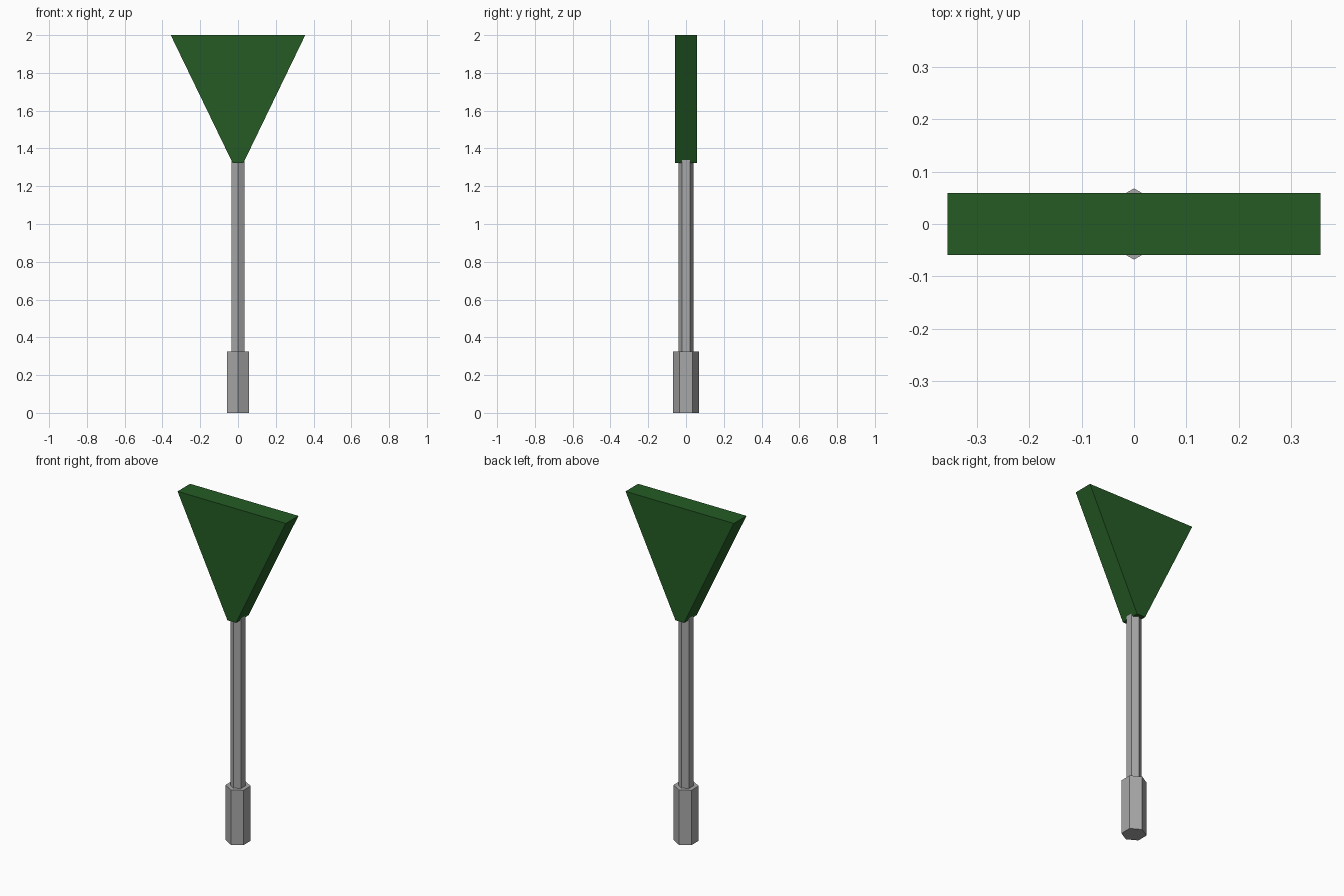
import bpy, bmesh, math

if "Cube" in bpy.data.objects:
    bpy.data.objects.remove(bpy.data.objects["Cube"], do_unlink=True)


def material(name, colour):
    mat = bpy.data.materials.new(name)
    mat.use_nodes = True
    mat.diffuse_color = colour
    mat.node_tree.nodes["Principled BSDF"].inputs["Base Color"].default_value = colour
    return mat


def prism(name, outline, extrusion, mat):
    """Extrude a closed outline into a flat-faced solid."""
    bm = bmesh.new()
    face = bm.faces.new([bm.verts.new(p) for p in outline])
    grown = bmesh.ops.extrude_face_region(bm, geom=[face], use_keep_orig=True)
    verts = [g for g in grown["geom"] if isinstance(g, bmesh.types.BMVert)]
    bmesh.ops.translate(bm, verts=verts, vec=extrusion)
    bmesh.ops.recalc_face_normals(bm, faces=bm.faces)
    mesh = bpy.data.meshes.new(name)
    bm.to_mesh(mesh)
    bm.free()
    mesh.materials.append(mat)
    obj = bpy.data.objects.new(name, mesh)
    bpy.context.collection.objects.link(obj)
    return obj


def hexagon(radius, z):
    """Six points with corners on the y axis."""
    angles = [math.pi * i / 3 for i in range(6)]
    return [(radius * math.sin(a), radius * math.cos(a), z) for a in angles]


grey = material("grey metal", (0.39, 0.39, 0.39, 1))
green = material("dark green", (0.018, 0.105, 0.018, 1))

# Hexagonal sleeve and pole
prism("base_sleeve", hexagon(0.068, 0), (0, 0, 0.326), grey)
prism("pole", hexagon(0.041, 0.32), (0, 0, 1.04), grey)

# Tapered sign head, cut flat at its narrow bottom
top, bottom, depth = 0.356, 0.028, 0.059
outline = [(-top, -depth, 2), (-bottom, -depth, 1.322),
           (bottom, -depth, 1.322), (top, -depth, 2)]
prism("sign_head", outline, (0, 2 * depth, 0), green)
